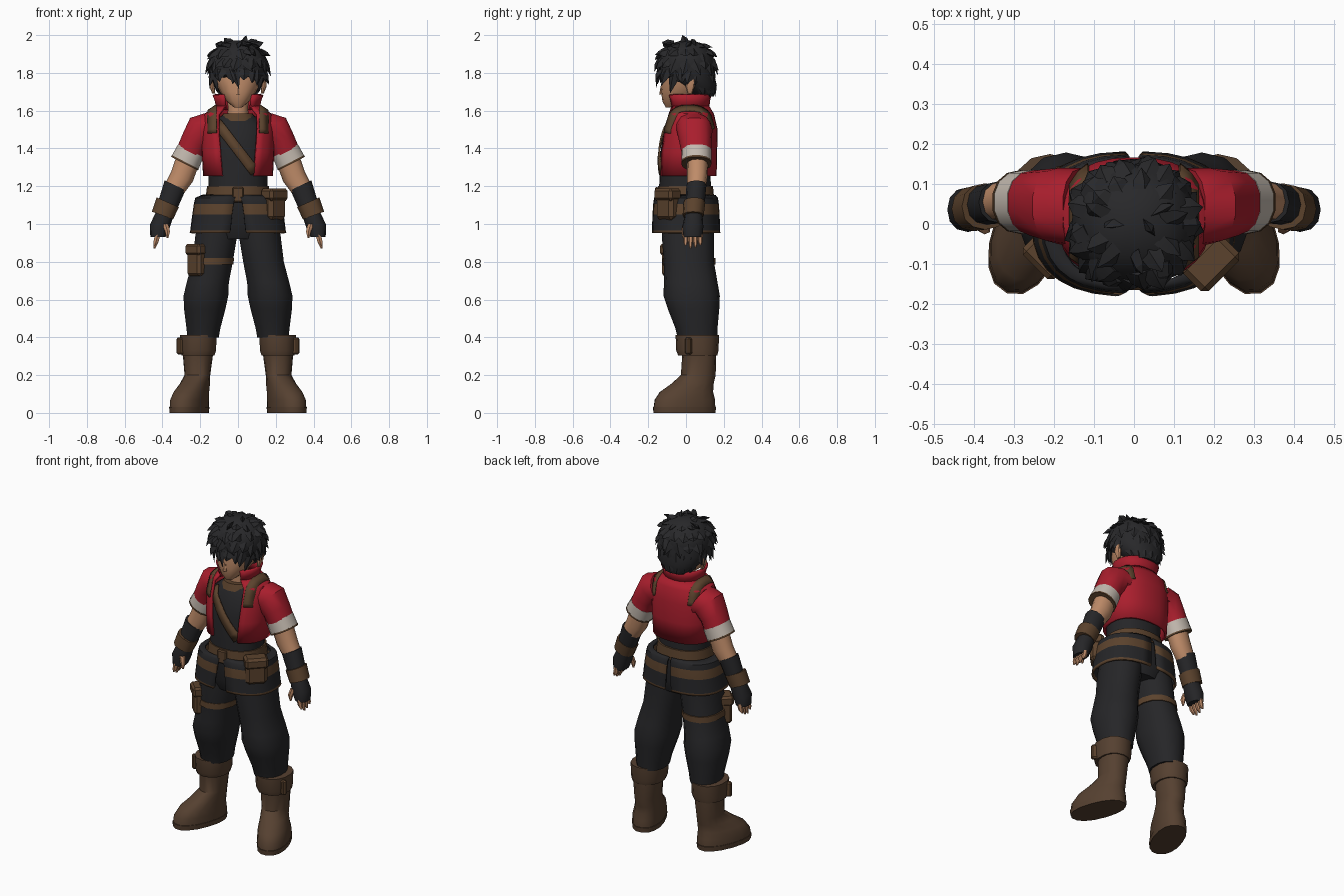
import bpy, bmesh, math, random
from math import sin, cos, radians, copysign
from mathutils import Vector, Matrix
from mathutils.bvhtree import BVHTree

random.seed(4)
if "Cube" in bpy.data.objects:
    bpy.data.objects.remove(bpy.data.objects["Cube"])


def material(name, r, g, b):
    m = bpy.data.materials.new(name)
    m.use_nodes = True
    m.diffuse_color = (r, g, b, 1)
    bsdf = next(k for k in m.node_tree.nodes if k.type == 'BSDF_PRINCIPLED')
    bsdf.inputs["Base Color"].default_value = (r, g, b, 1)
    return m


SKIN = material("skin", .52, .26, .14)
HAIR = material("hair_black", .021, .021, .023)
CLOTH = material("dark_cloth", .019, .019, .021)
RED = material("red_cloth", .40, .013, .026)
BOOT = material("boot_leather", .092, .052, .03)
STRAP = material("strap_leather", .105, .055, .026)
WHITE = material("cuff_white", .55, .49, .43)


def finish(name, bm, mats, thick=0, rule=None, angle=40):
    """Turn a bmesh into a shaded object with its materials."""
    bmesh.ops.recalc_face_normals(bm, faces=bm.faces)
    if rule:
        for f in bm.faces:
            f.material_index = rule(f.calc_center_median())
    me = bpy.data.meshes.new(name)
    bm.to_mesh(me)
    bm.free()
    ob = bpy.data.objects.new(name, me)
    bpy.context.collection.objects.link(ob)
    for m in mats:
        me.materials.append(m)
    bpy.ops.object.select_all(action='DESELECT')
    ob.select_set(True)
    bpy.context.view_layer.objects.active = ob
    bpy.ops.object.shade_smooth_by_angle(angle=radians(angle))
    if thick:
        mod = ob.modifiers.new("thickness", 'SOLIDIFY')
        mod.thickness, mod.offset = thick, 0
    return ob


def loft(name, rings, mats, n=14, e=.9, arc=None, thick=0, s=1, rule=None):
    """Skin rings (x, y, z, rx, ry, tilt, turn); arc leaves the ring open."""
    bm = bmesh.new()
    rows = []
    for i, ring in enumerate(rings):
        x, y, z, rx, ry, tilt, turn = (tuple(ring) + (0, 0))[:7]
        tilt, turn = radians(tilt), radians(turn)
        if arc:
            t = i / (len(rings) - 1)
            lo, hi = (arc[0][k] * (1 - t) + arc[1][k] * t for k in (0, 1))
            angles = [radians(lo + (hi - lo) * k / n) for k in range(n + 1)]
        else:
            angles = [math.tau * k / n for k in range(n)]
        row = []
        for a in angles:
            u = rx * copysign(abs(sin(a)) ** e, sin(a))
            v = -ry * copysign(abs(cos(a)) ** e, cos(a))
            u, v = u * cos(turn) - v * sin(turn), u * sin(turn) + v * cos(turn)
            row.append(bm.verts.new((s * (x + u * cos(tilt)), y + v, z + u * sin(tilt))))
        rows.append(row)
    for a, b in zip(rows, rows[1:]):
        for k in range(n):
            j = (k + 1) % len(a)
            bm.faces.new((a[k], a[j], b[j], b[k]))
    if not arc and not thick:
        bm.faces.new(rows[0])
        bm.faces.new(rows[-1])
    return finish(name, bm, mats, thick, rule)


def box(name, loc, size, mat, turn=0, bevel=.015):
    bm = bmesh.new()
    bmesh.ops.create_cube(bm, size=1)
    bmesh.ops.scale(bm, vec=size, verts=bm.verts)
    bmesh.ops.bevel(bm, geom=bm.edges[:], offset=bevel, segments=1, affect='EDGES')
    bm.transform(Matrix.Translation(loc) @ Matrix.Rotation(radians(turn), 4, 'Z'))
    return finish(name, bm, [mat], angle=30)


def strap(name, target, rays, side):
    """Lay a leather strip on a garment by casting rays outward."""
    src = bmesh.new()
    src.from_mesh(target.data)
    tree = BVHTree.FromBMesh(src)
    src.free()
    bm = bmesh.new()
    prev = None
    for o, d in rays:
        hits = [tree.ray_cast(Vector(o) + side * k, Vector(d))[0] for k in (-1, 1)]
        if None in hits:
            continue
        pair = [bm.verts.new(h + Vector(d) * .011) for h in hits]
        if prev:
            bm.faces.new((prev[0], prev[1], pair[1], pair[0]))
        prev = pair
    return finish(name, bm, [STRAP], .009)


# Torso, belt and jacket
shirt = loft("shirt", [(0, -.005, 1.13, .16, .14), (0, -.005, 1.25, .155, .135), (0, -.003, 1.4, .165, .13),
                       (0, .01, 1.52, .15, .12), (0, .01, 1.58, .08, .08)], [CLOTH], 20)
loft("shirt_collar", [(0, .005, 1.545, .1, .1), (0, .005, 1.585, .078, .085)], [STRAP], 16)
loft("hips", [(0, .01, .92, .14, .12), (0, .005, 1.0, .2, .15), (0, 0, 1.16, .165, .145)], [CLOTH], 18)
loft("belt", [(0, -.003, 1.135, .172, .152), (0, -.003, 1.2, .164, .146)], [STRAP], 20)
jacket = loft("jacket", [(0, .008, 1.255, .178, .147), (0, .01, 1.38, .185, .148), (0, .018, 1.5, .188, .142),
                         (0, .02, 1.58, .172, .122), (0, .015, 1.625, .105, .1)],
              [RED], 24, .85, ((24, 336), (34, 326)), .014)
loft("jacket_collar", [(0, .015, 1.605, .108, .1), (0, .014, 1.65, .115, .105), (0, .014, 1.685, .128, .113)],
     [RED], 18, .9, ((36, 324), (31, 329)), .016)

# Chest sash and shoulder straps
strap("chest_sash", shirt, [((-.11 + .2 * t / 8, 0, 1.535 - .26 * t / 8), (0, -1, 0)) for t in range(9)],
      Vector((.021, 0, .016)))
for s, side in ((1, "left"), (-1, "right")):
    strap(side + "_shoulder_strap", jacket,
          [((s * .137, .02, 1.47), (0, -cos(radians(a)), sin(radians(a)))) for a in range(5, 170, 10)],
          Vector((.023, 0, 0)))

for s, side in ((1, "left"), (-1, "right")):
    # Skirt panels with a leather band and hem
    loft(side + "_skirt_panel", [(0, 0, 1.15, .185, .152), (0, 0, 1.135, .222, .164), (0, 0, 1.105, .228, .168),
                                 (0, 0, 1.05, .236, .172), (0, 0, .965, .247, .175), (0, 0, .952, .25, .176)],
         [CLOTH, STRAP], 14, .8, ((1, 179), (7, 177)), .012, s,
         lambda c: int(1.05 < c.z < 1.105 or c.z < .965))
    # Trouser leg
    loft(side + "_trouser_leg", [(.1, .01, 1.08, .095, .13), (.115, .01, .94, .113, .138), (.135, .015, .8, .11, .133),
                                 (.16, .025, .69, .114, .142), (.17, .03, .62, .121, .149), (.176, .04, .55, .112, .136),
                                 (.183, .055, .45, .092, .112), (.185, .06, .4, .085, .105)],
         [CLOTH], 14, s=s)
    # Boot with toes turned out, sole and cuff
    loft(side + "_boot", [(.258, -.008, .03, .088, .172, 0, 20), (.256, -.006, .07, .088, .168, 0, 20),
                          (.247, .002, .11, .083, .148, 0, 20), (.228, .035, .155, .074, .115, 0, 16),
                          (.215, .065, .2, .068, .092), (.212, .07, .31, .08, .09), (.212, .065, .38, .085, .1)],
         [BOOT], 16, s=s)
    loft(side + "_boot_sole", [(.258, -.008, 0, .088, .173, 0, 20), (.258, -.008, .03, .091, .176, 0, 20)],
         [BOOT], 16, s=s)
    loft(side + "_boot_cuff", [(.212, .062, .305, .09, .104), (.21, .06, .33, .096, .112), (.21, .06, .412, .099, .115)],
         [BOOT], 14, s=s)
    box(side + "_boot_tab", (s * .295, .02, .355), (.03, .06, .09), STRAP, s * 60, .008)
    # Sleeve and rolled cuff
    loft(side + "_sleeve", [(.13, .04, 1.495, .105, .1, 62), (.19, .045, 1.498, .092, .095, 45),
                            (.232, .05, 1.435, .075, .086, 32), (.256, .055, 1.375, .075, .079, 26)], [RED], 14, s=s)
    loft(side + "_sleeve_cuff", [(.25, .055, 1.388, .077, .08, 27), (.279, .055, 1.328, .081, .079, 27)],
         [WHITE], 14, s=s)
    loft(side + "_cuff_hem", [(.279, .055, 1.328, .082, .08, 27), (.283, .055, 1.319, .082, .08, 27)],
         [STRAP], 14, s=s)
    # Forearm, glove, wrist guard and fingers
    loft(side + "_forearm", [(.265, .06, 1.34, .064, .056, 26), (.297, .06, 1.25, .063, .054, 25),
                             (.34, .055, 1.18, .055, .048, 25)], [SKIN], 12, s=s)
    loft(side + "_glove", [(.333, .055, 1.205, .061, .053, 25), (.372, .048, 1.1, .054, .05, 22),
                           (.393, .04, 1.04, .048, .048, 20), (.415, .036, .985, .053, .056, 10),
                           (.424, .036, .93, .04, .05)], [CLOTH], 12, s=s)
    loft(side + "_wrist_guard", [(.372, .044, 1.115, .064, .058, 24), (.4, .038, 1.045, .06, .056, 20)],
         [STRAP], 12, s=s)
    for k, length in enumerate((.05, .065, .06, .045)):
        y = -.002 + .026 * k
        loft(f"{side}_finger_{k + 1}", [(.425, y, .945, .017, .013), (.434, y, .905, .015, .012),
                                        (.443, y, .935 - length, .005, .005)], [SKIN], 6, s=s)
    loft(side + "_thumb", [(.385, .0, 1.0, .018, .018), (.373, -.012, .96, .015, .014), (.373, -.012, .925, .005, .005)],
         [SKIN], 6, s=s)
    # Ear
    loft(side + "_ear", [(.128, .02, 1.69, .008, .012), (.138, .022, 1.73, .014, .025), (.14, .028, 1.765, .01, .02)],
         [SKIN], 8, s=s)

# Pouches, buckle and thigh strap
box("hip_pouch", (.19, -.095, 1.1), (.125, .08, .16), STRAP, 45, .02)
box("hip_pouch_flap", (.193, -.098, 1.155), (.135, .09, .065), STRAP, 45, .014)
box("belt_buckle", (0, -.155, 1.155), (.06, .02, .08), STRAP, 0, .006)
box("thigh_pouch", (-.215, -.075, .8), (.1, .075, .15), STRAP, -45, .014)
box("thigh_pouch_flap", (-.217, -.077, .865), (.11, .085, .06), STRAP, -45, .012)
loft("thigh_strap", [(.138, .016, .785, .117, .14), (.135, .016, .82, .116, .139)], [STRAP], 14, s=-1)

# Neck and head
loft("neck", [(0, .01, 1.54, .062, .062), (0, .005, 1.6, .054, .055), (0, 0, 1.7, .055, .06)], [SKIN], 12)
loft("head", [(0, -.082, 1.618, .022, .026), (0, -.05, 1.65, .062, .075), (0, -.02, 1.7, .096, .112),
              (0, 0, 1.76, .125, .128), (0, .01, 1.85, .13, .13), (0, .01, 1.92, .1, .1)], [SKIN], 16)
loft("nose", [(0, -.128, 1.685, .014, .014), (0, -.125, 1.735, .005, .008)], [SKIN], 6)

# Hair cap
loft("hair_cap", [(0, .085, 1.675, .075, .06), (0, .055, 1.735, .134, .108), (0, .008, 1.785, .152, .142),
                  (0, .002, 1.86, .156, .15), (0, .005, 1.915, .135, .13), (0, .005, 1.955, .088, .085),
                  (0, .005, 1.972, .025, .025)], [HAIR], 20)

# Hair tufts: each one a flat four-sided spike
hair = bmesh.new()


def tuft(base, tip, width):
    base, tip = Vector(base), Vector(tip)
    d = (tip - base).normalized()
    out = Vector((base.x, base.y, .04)).normalized()
    across = d.cross(out).normalized()
    flat = across.cross(d)
    ring = [hair.verts.new(base + v) for v in (across * width, flat * width * .45,
                                               across * -width, flat * width * -.45)]
    mid = [hair.verts.new(v.co * .8 + (base + (tip - base) * .5 + out * .012) * .2 + d * .03) for v in ring]
    end = hair.verts.new(tip)
    for k in range(4):
        j = (k + 1) % 4
        hair.faces.new((ring[k], ring[j], mid[j], mid[k]))
        hair.faces.new((mid[k], mid[j], end))
    hair.faces.new(ring)


# rows: count, base radius, base height, tip radius, tip height, width
for count, r0, z0, r1, z1, w in ((22, .136, 1.815, .162, 1.735, .034), (20, .138, 1.87, .18, 1.80, .034),
                                 (17, .118, 1.915, .177, 1.875, .034), (11, .075, 1.945, .14, 1.945, .03)):
    for k in range(count):
        a = math.tau * (k + random.uniform(-.25, .25)) / count
        sway = a + random.uniform(-.2, .2)
        front = max(0, cos(a))
        drop = z1 + random.uniform(-.022, .018) + .012 * front
        reach = r1 + random.uniform(-.012, .005)
        tuft((r0 * sin(a), -r0 * cos(a), z0), (reach * sin(sway), -reach * cos(sway), drop), w)
# nape locks, side locks, long fringe lock and crown tufts
for k in range(7):
    a = radians(-66 + 22 * k)
    tuft((.115 * sin(a), .05 + .09 * cos(a), 1.75), (.1 * sin(a), .05 + .105 * cos(a), 1.675), .034)
for s in (1, -1):
    tuft((s * .125, -.06, 1.79), (s * .105, -.085, 1.69), .03)
tuft((-.02, -.14, 1.82), (.005, -.16, 1.715), .028)
tuft((.03, 0, 1.94), (.045, -.02, 2.0), .03)
tuft((-.03, .01, 1.94), (-.075, -.01, 1.985), .03)
tuft((.05, .03, 1.94), (.1, .05, 1.975), .03)
finish("hair_tufts", hair, [HAIR], angle=25)
